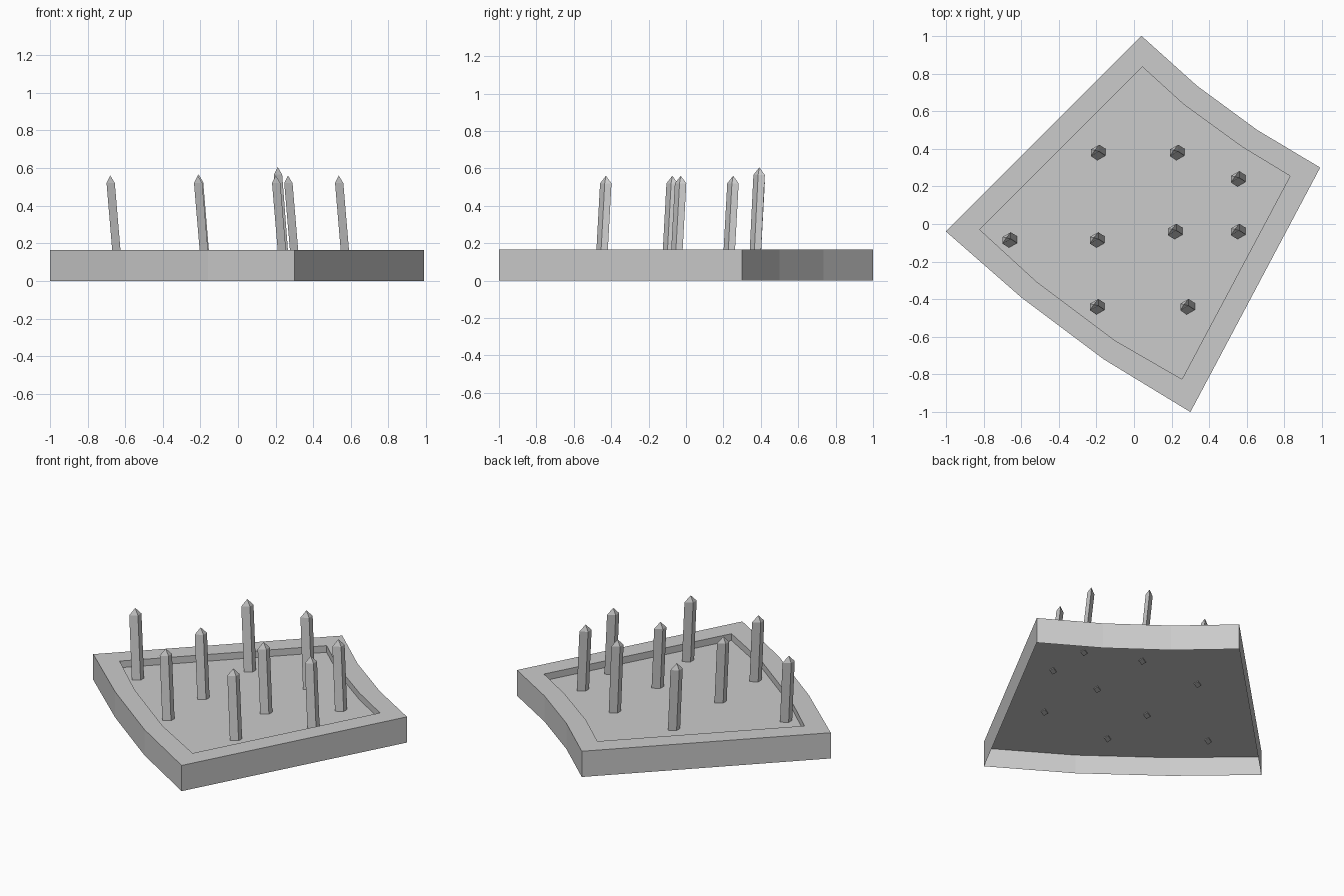
import bpy
import bmesh
from mathutils import Vector

if "Cube" in bpy.data.objects:
    bpy.data.objects.remove(bpy.data.objects["Cube"])

TOP, FLOOR = 0.165, 0.122

# Outlines, counter-clockwise seen from above
OUTER = [(0.04, 1.0), (-1.0, -0.04), (-0.6, -0.39), (-0.16, -0.72),
         (0.30, -1.0), (0.99, 0.30), (0.655, 0.50), (0.335, 0.735)]
INNER = [(0.045, 0.835), (-0.82, -0.03), (-0.52, -0.305), (-0.1, -0.62),
         (0.255, -0.825), (0.83, 0.255), (0.575, 0.41), (0.265, 0.635)]


def make_object(name, bm):
    mesh = bpy.data.meshes.new(name)
    bm.to_mesh(mesh)
    bm.free()
    obj = bpy.data.objects.new(name, mesh)
    bpy.context.collection.objects.link(obj)
    return obj


def ring(bm, outline, z):
    return [bm.verts.new((x, y, z)) for x, y in outline]


def bridge(bm, low, high):
    n = len(low)
    for i in range(n):
        j = (i + 1) % n
        bm.faces.new((low[i], low[j], high[j], high[i]))


# Raised border: outer wall, rim and inner wall, open underneath
bm = bmesh.new()
rows = [ring(bm, OUTER, 0), ring(bm, OUTER, TOP),
        ring(bm, INNER, TOP), ring(bm, INNER, FLOOR)]
for a, b in zip(rows, rows[1:]):
    bridge(bm, a, b)
make_object("border", bm)

# Floor sheet reaching the outer wall
bm = bmesh.new()
bm.faces.new(ring(bm, OUTER, FLOOR))
make_object("floor", bm)

# Leaning four-sided spikes with pyramid tips
E1, E2 = Vector((0.044, 0.025)), Vector((0.0, 0.036))
SECTION = [(-E1 - E2) / 2, (E1 - E2) / 2, (E1 + E2) / 2, (E2 - E1) / 2]
LEAN = Vector((-0.034, 0.022))


def spike(name, x, y, tip):
    centre = Vector((x, y))
    foot, head = centre - LEAN / 2, centre + LEAN / 2
    bm = bmesh.new()
    base = ring(bm, [foot + p for p in SECTION], 0.117)
    shoulder = ring(bm, [head + p for p in SECTION], tip - 0.04)
    bridge(bm, base, shoulder)
    bm.faces.new(base[::-1])
    apex = bm.verts.new((head.x - 0.002, head.y + 0.001, tip))
    for i in range(4):
        bm.faces.new((shoulder[i], shoulder[(i + 1) % 4], apex))
    make_object(name, bm)


SPIKES = [(-0.66, -0.085, 0.56), (-0.19, 0.38, 0.565), (0.23, 0.38, 0.605),
          (0.555, 0.24, 0.56), (0.555, -0.04, 0.56), (0.22, -0.04, 0.56),
          (-0.195, -0.085, 0.56), (-0.195, -0.44, 0.56), (0.285, -0.44, 0.56)]
for k, (x, y, tip) in enumerate(SPIKES, 1):
    spike(f"spike_{k}", x, y, tip)
